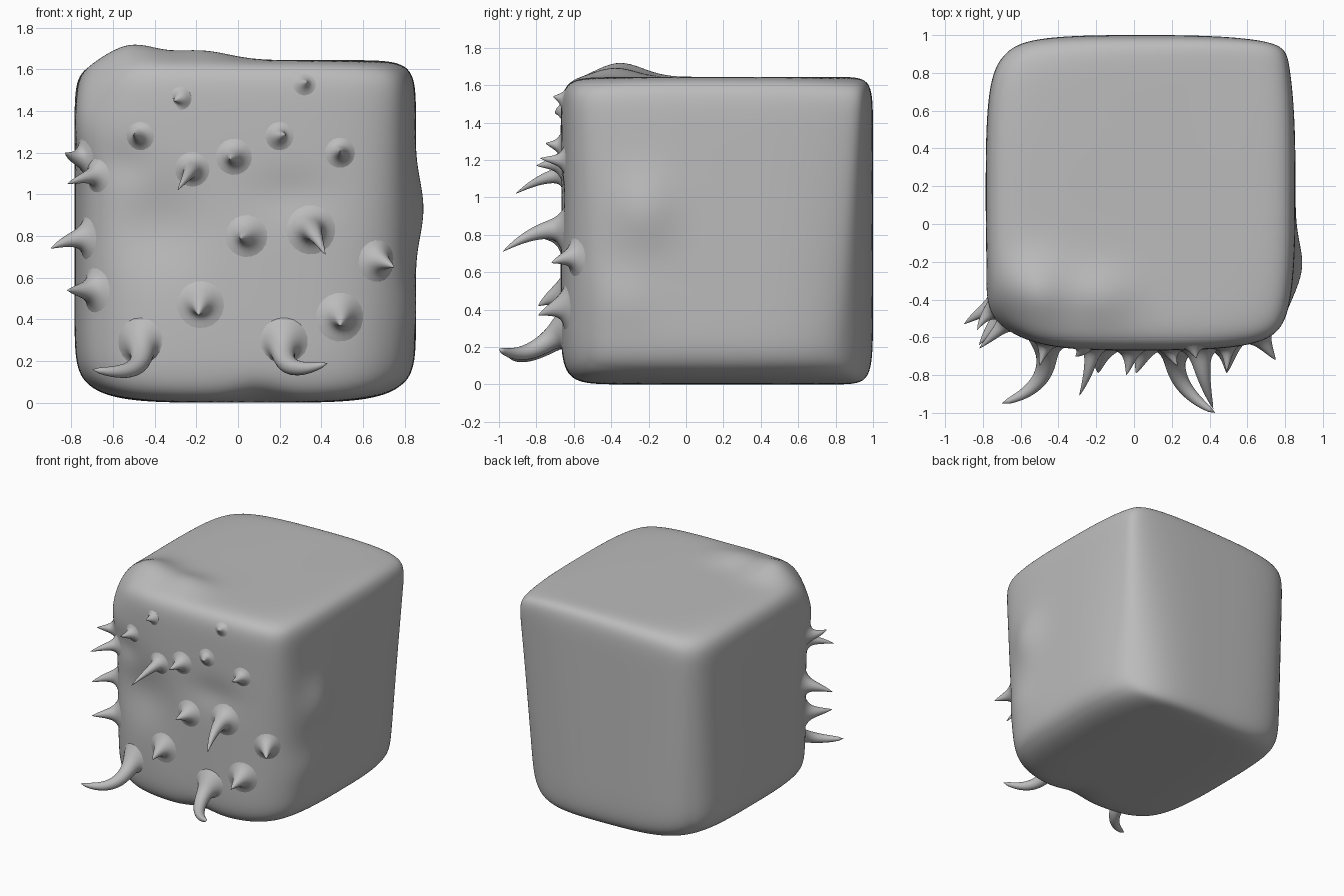
import bpy, bmesh, math
from mathutils import Vector
from mathutils.bvhtree import BVHTree

if "Cube" in bpy.data.objects:
    bpy.data.objects.remove(bpy.data.objects["Cube"])

grey = bpy.data.materials.new("stone grey")
grey.diffuse_color = (0.5, 0.5, 0.5, 1)
grey.use_nodes = True
grey.node_tree.nodes["Principled BSDF"].inputs["Base Color"].default_value = grey.diffuse_color

LO, HI = Vector((-0.785, -0.67, 0.0)), Vector((0.855, 1.0, 1.645))
MID, HALF = (LO + HI) / 2, (HI - LO) / 2

# How far each upright edge is drawn in: (right, back) -> (at bottom, at top)
DRAW_IN = {(True, True): (0.15, 0.04), (True, False): (0.12, 0.07),
           (False, True): (0.08, 0.06), (False, False): (0.12, 0.10)}


def mix(a, b, t):
    t = min(max(t, 0), 1)
    return a + (b - a) * t


def pillow(p):
    """Project a point of the unit cube onto a pillow-shaped block."""
    up, right = (p.z + 1) / 2, (p.x + 1) / 2
    nx = mix(4.5, 12, up) if p.x > 0 else mix(4.5, 9, up)
    ny = mix(9, 30, right) if p.y > 0 else 13
    nz = 14 if p.z > 0 else 10
    lo, hi = 0.5, 1.0
    for _ in range(30):
        s = (lo + hi) / 2
        f = abs(s * p.x) ** nx + abs(s * p.y) ** ny + abs(s * p.z) ** nz
        lo, hi = (s, hi) if f < 1 else (lo, s)
    q = p * lo
    bottom, top = DRAW_IN[(q.x > 0, q.y > 0)]
    pull = mix(bottom, top, (q.z + 1) / 2) * abs(q.x * q.y) ** 3
    out = Vector(MID[i] + HALF[i] * q[i] for i in range(3))
    # Corners also sink a little towards the middle height
    sink = 0.05 * abs(q.x * q.y * q.z) ** 3
    return out - Vector((math.copysign(pull, q.x), math.copysign(pull, q.y),
                         math.copysign(sink, q.z)))


# Soft lumps and dents: centre, spread, push
LUMPS = [
    ((-0.52, -0.36, 1.64), (0.18, 0.18, 0.2), (0, 0, 0.08)),
    ((-0.18, -0.38, 1.64), (0.19, 0.15, 0.2), (0, 0, 0.045)),
    ((0.84, -0.23, 0.93), (0.25, 0.17, 0.2), (0.045, 0, 0)),
    ((0.84, -0.35, 0.45), (0.25, 0.18, 0.16), (0.02, 0, 0)),
    ((-0.72, -0.58, 1.6), (0.16, 0.2, 0.2), (0, 0.03, -0.06)),
    ((-0.78, -0.45, 1.35), (0.2, 0.2, 0.2), (-0.03, -0.02, 0)),
    ((-0.38, -0.67, 0.85), (0.22, 0.2, 0.22), (0, 0.045, 0)),
    ((0.25, -0.67, 1.0), (0.2, 0.2, 0.12), (0, 0.02, 0)),
    ((-0.55, -0.67, 1.15), (0.12, 0.2, 0.1), (0, 0.02, 0)),
    ((0.1, -0.6, 0.05), (0.14, 0.15, 0.12), (0, 0, 0.03)),
]


def lumped(p):
    out = p.copy()
    for c, s, push in LUMPS:
        e = sum(((p[i] - c[i]) / s[i]) ** 2 for i in range(3))
        out += Vector(push) * math.exp(-e)
    return out


def add_object(name, bm):
    bmesh.ops.recalc_face_normals(bm, faces=bm.faces)
    for f in bm.faces:
        f.smooth = True
    me = bpy.data.meshes.new(name)
    bm.to_mesh(me)
    me.materials.append(grey)
    ob = bpy.data.objects.new(name, me)
    bpy.context.collection.objects.link(ob)
    return ob


# Body: pillow-like block with sculpted lumps
bm = bmesh.new()
bmesh.ops.create_cube(bm, size=2)
bmesh.ops.subdivide_edges(bm, edges=bm.edges[:], cuts=63, use_grid_fill=True)
for v in bm.verts:
    v.co = lumped(pillow(v.co.copy()))
add_object("body", bm)
bm.normal_update()
tree = BVHTree.FromBMesh(bm)


def spike(name, x, z, tip, shaft, mid=None, blunt=0.8, rings=24, sides=20):
    """Curved thorn that flares softly out of the front surface at (x, z)."""
    root, n, _, _ = tree.ray_cast(Vector((x, -3, z)), Vector((0, 1, 0)))
    tip = Vector(tip)
    length = (tip - root).length
    mid = Vector(mid) if mid else root + n * length * 0.42
    b = bmesh.new()
    prev, settle = None, []
    for k in range(rings):
        t = (k / rings) ** 1.6
        c = root * (1 - t) ** 2 + mid * 2 * t * (1 - t) + tip * t * t
        tan = ((mid - root) * (1 - t) + (tip - mid) * t).normalized()
        tan = (n * (1 - t) ** 8 + tan * (1 - (1 - t) ** 8)).normalized()
        u = tan.cross(Vector((0.1, 0.2, 1))).normalized()
        w = tan.cross(u)
        fade = math.exp(-t * length / (shaft * 0.45))
        r = shaft * (1 - t) ** blunt + shaft * 1.1 * fade
        ring = []
        for j in range(sides):
            a = 2 * math.pi * j / sides
            co = c + (u * math.cos(a) + w * math.sin(a)) * r
            if k == 0:      # the root ring settles onto the body surface
                hit, hn, _, _ = tree.find_nearest(co)
                settle.append(hit - hn * 0.003 - co)
            ring.append(b.verts.new(co + settle[j] * fade))
        if prev:
            for j in range(sides):
                b.faces.new((prev[j], prev[j - 1], ring[j - 1], ring[j]))
        prev = ring
    end = b.verts.new(tip)
    for j in range(sides):
        b.faces.new((prev[j], prev[j - 1], end))
    add_object(name, b)


# Thorns: base x, base z, tip, shaft radius
THORNS = [
    (-0.28, 1.46, (-0.31, -0.70, 1.45), 0.03),
    (0.32, 1.53, (0.33, -0.71, 1.54), 0.03),
    (-0.47, 1.28, (-0.50, -0.75, 1.29), 0.036),
    (0.20, 1.28, (0.23, -0.75, 1.29), 0.036),
    (-0.02, 1.18, (-0.04, -0.80, 1.17), 0.045),
    (0.49, 1.20, (0.49, -0.78, 1.21), 0.038),
    (-0.22, 1.12, (-0.29, -0.91, 1.02), 0.043),
    (-0.68, 1.09, (-0.82, -0.66, 1.05), 0.042),
    (-0.74, 1.18, (-0.83, -0.56, 1.20), 0.045),
    (-0.73, 0.79, (-0.90, -0.53, 0.74), 0.052),
    (-0.69, 0.54, (-0.82, -0.64, 0.54), 0.055),
    (0.04, 0.80, (0.01, -0.79, 0.79), 0.052),
    (0.35, 0.83, (0.42, -0.98, 0.71), 0.06),
    (0.67, 0.68, (0.75, -0.72, 0.65), 0.052),
    (-0.18, 0.47, (-0.19, -0.79, 0.42), 0.058),
    (0.49, 0.41, (0.49, -0.79, 0.37), 0.06),
]
for i, (x, z, tip, shaft) in enumerate(THORNS, 1):
    spike(f"thorn_{i:02d}", x, z, tip, shaft)

# Two large curled horns near the bottom
spike("curled_horn_left", -0.47, 0.29, (-0.70, -0.95, 0.16), 0.058, (-0.42, -0.86, 0.11), 0.5)
spike("curled_horn_right", 0.22, 0.29, (0.43, -1.0, 0.19), 0.058, (0.19, -0.86, 0.11), 0.5)
bm.free()
